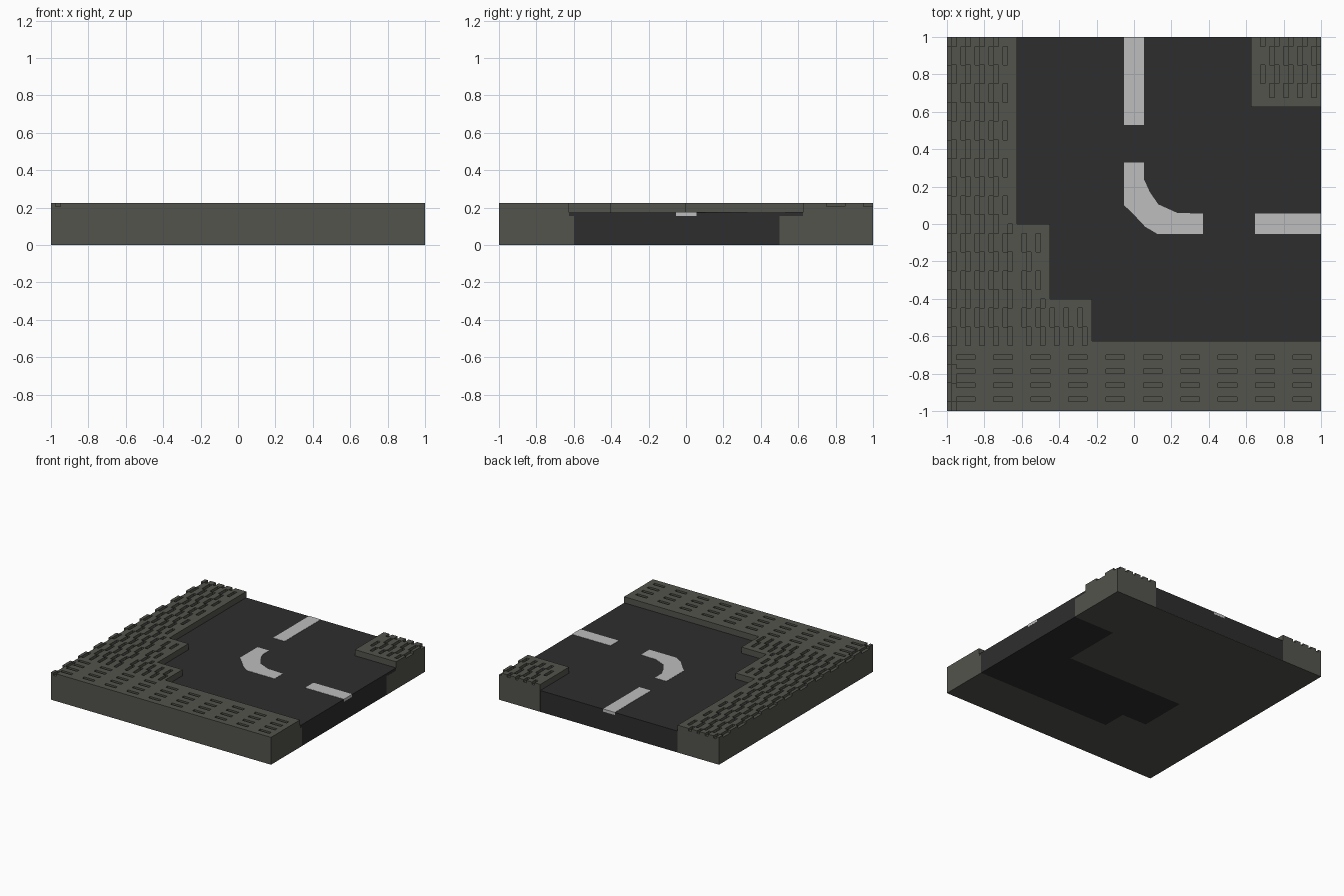
import bpy, bmesh

cube = bpy.data.objects.get("Cube")
if cube:
    bpy.data.objects.remove(cube)

CELL = 0.025                                   # paving module
N = 80                                         # modules per side
PAVE_TOP, SLOT_TOP = 0.225, 0.205
ROAD_TOP, ROAD_LOW = 0.175, 0.155


def material(name, rgb):
    m = bpy.data.materials.new(name)
    m.use_nodes = True
    m.diffuse_color = (*rgb, 1)
    bsdf = m.node_tree.nodes["Principled BSDF"]
    bsdf.inputs["Base Color"].default_value = (*rgb, 1)
    bsdf.inputs["Roughness"].default_value = 0.9
    return m


STONE = material("warm grey stone", (0.087, 0.087, 0.075))
ASPHALT = material("dark asphalt", (0.027, 0.027, 0.027))
PAINT = material("pale road paint", (0.51, 0.51, 0.51))


def finish(name, bm, mat):
    bmesh.ops.recalc_face_normals(bm, faces=bm.faces)
    mesh = bpy.data.meshes.new(name)
    bm.to_mesh(mesh)
    bm.free()
    mesh.materials.append(mat)
    obj = bpy.data.objects.new(name, mesh)
    bpy.context.collection.objects.link(obj)
    return obj


def prism(name, outline, z0, z1, mat):
    """Extrude a flat outline from z0 to z1."""
    bm = bmesh.new()
    base = bm.faces.new([bm.verts.new((x, y, z0)) for x, y in outline])
    top = bmesh.ops.extrude_face_region(bm, geom=[base], use_keep_orig=True)
    for v in top["geom"]:
        if isinstance(v, bmesh.types.BMVert):
            v.co.z = z1
    return finish(name, bm, mat)


def box(name, x0, x1, y0, y1, z0, z1, mat):
    return prism(name, [(x0, y0), (x1, y0), (x1, y1), (x0, y1)], z0, z1, mat)


# Pavement layout on the module grid
def paved(i, j):
    if not (0 <= i < N and 0 <= j < N):
        return False
    return (i < 15 or j < 15 or (i < 22 and j < 40)
            or (i < 31 and j < 24) or (i >= 65 and j >= 65))


def zigzag(across, along, first):
    """One groove that swaps between two neighbouring lanes."""
    swap = (along - 2) % 8 < 4
    return across % 3 == (first if swap else (first + 1) % 3)


def grooved(i, j):
    if i < 2:                                          # outer left edge
        return zigzag(i, j, 0)
    if j < 14:                                         # front pavement
        if j > 11 and i >= 28:
            return False
        return 1 <= j and j != 12 and zigzag(j, i, 2) if j % 3 else False
    if i < 14:                                         # left pavement
        return (i < 13 or j < 40) and zigzag(i, j, 0)
    if i < 31:                                         # stepped inner corner
        limit = 38 if i < 20 else 24 if i < 21 else 22
        return 16 <= i <= 29 and j < limit and zigzag(i, j, 1)
    return i >= 67 and j >= 67 and zigzag(i, j, 0)     # back corner


def height(i, j):
    if not paved(i, j):
        return 0.0
    return SLOT_TOP if grooved(i, j) else PAVE_TOP


# Pavement with sunken zigzag grooves
bm = bmesh.new()


def quad(*points):
    bm.faces.new([bm.verts.new(p) for p in points])


for i in range(N):
    for j in range(N):
        h = height(i, j)
        if not h:
            continue
        x0, y0 = i * CELL - 1, j * CELL - 1
        x1, y1 = x0 + CELL, y0 + CELL
        quad((x0, y0, h), (x1, y0, h), (x1, y1, h), (x0, y1, h))
        quad((x0, y1, 0), (x1, y1, 0), (x1, y0, 0), (x0, y0, 0))
        sides = [(0, -1, (x0, y0), (x1, y0)), (1, 0, (x1, y0), (x1, y1)),
                 (0, 1, (x1, y1), (x0, y1)), (-1, 0, (x0, y1), (x0, y0))]
        for di, dj, a, b in sides:
            low = height(i + di, j + dj)
            if low < h:
                quad((*a, low), (*b, low), (*b, h), (*a, h))
mesh = bpy.data.meshes.new("pavement")
bm.to_mesh(mesh)
bm.free()
mesh.materials.append(STONE)
pavement = bpy.data.objects.new("pavement", mesh)
bpy.context.collection.objects.link(pavement)

# Stone footings under the road edge
box("front_footing", -0.225, 1, -0.625, -0.6, 0, ROAD_LOW, STONE)
box("back_footing", 0.625, 1, 0.5, 0.625, 0, ROAD_LOW, STONE)
box("under_plate", -0.625, 0.625, 0, 1, 0, 0.003, STONE)

# Road: thin surface over two deep blocks
E = 0.999
prism("road_surface", [(-0.625, E), (-0.625, 0), (-0.45, 0), (-0.45, -0.4),
                       (-0.225, -0.4), (-0.225, -0.625), (E, -0.625),
                       (E, 0.625), (0.625, 0.625), (0.625, E)],
      ROAD_LOW, ROAD_TOP, ASPHALT)
prism("road_front_block", [(-0.45, 0), (-0.45, -0.4), (-0.225, -0.4),
                           (-0.225, -0.6), (E, -0.6), (E, 0.5),
                           (0.625, 0.5), (0.625, 0)], 0, ROAD_LOW, ASPHALT)
box("road_back_block", -0.625, 0.625, 0, E, 0.003, ROAD_LOW, ASPHALT)

# Painted lane marks
MARK_TOP = ROAD_TOP + 0.002
box("back_lane_mark", -0.053, 0.053, 0.53, 1, ROAD_LOW, MARK_TOP, PAINT)
box("side_lane_mark", 0.647, 1, -0.053, 0.055, ROAD_LOW, MARK_TOP, PAINT)
prism("curved_lane_mark",
      [(-0.053, 0.33), (-0.053, 0.1), (-0.01, 0.06), (0.06, -0.015),
       (0.125, -0.053), (0.37, -0.053), (0.37, 0.055), (0.23, 0.06),
       (0.13, 0.105), (0.085, 0.17), (0.053, 0.24), (0.053, 0.33)],
      ROAD_LOW, MARK_TOP, PAINT)
